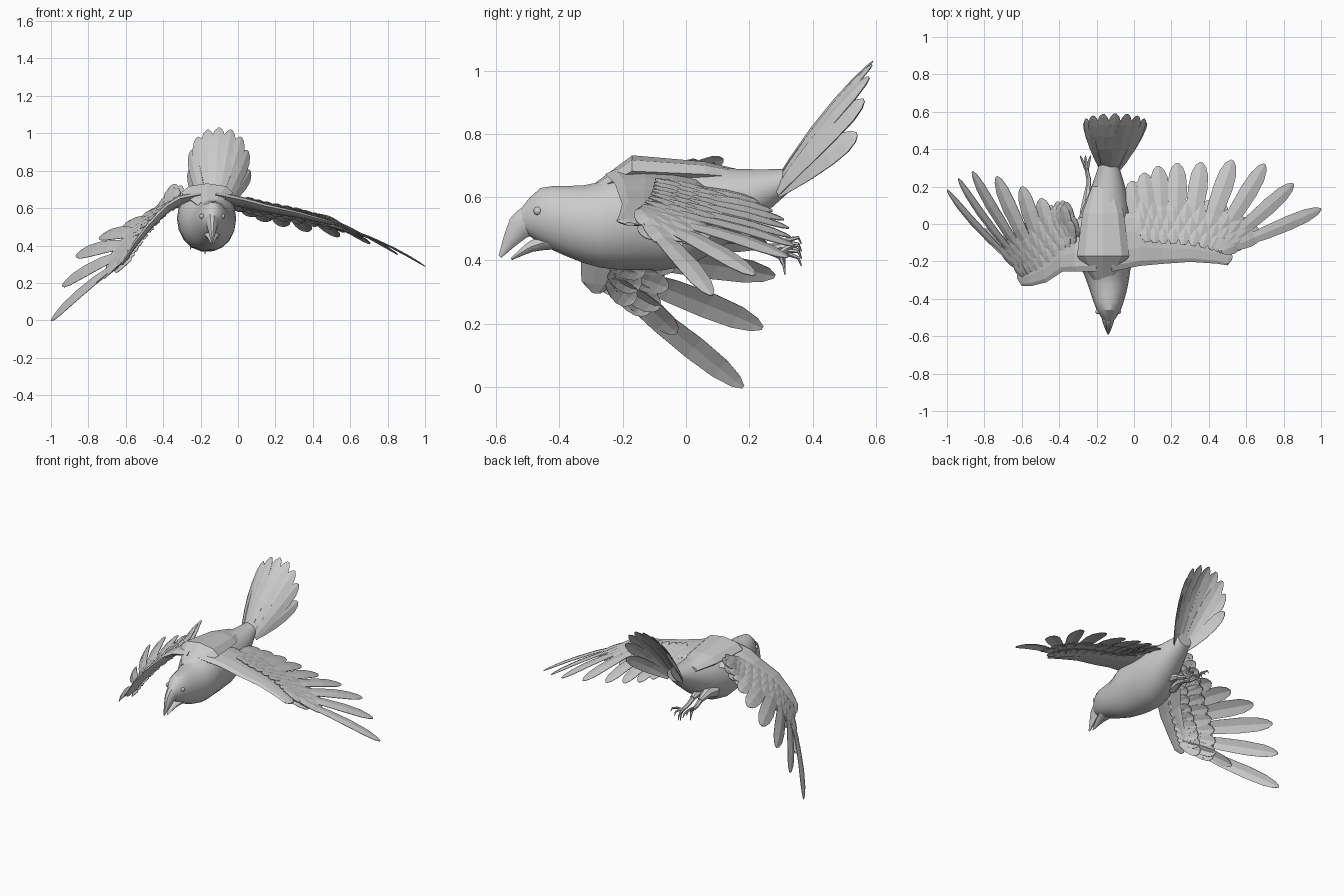
import bpy, bmesh, math
from mathutils import Vector as V

if "Cube" in bpy.data.objects:
    bpy.data.objects.remove(bpy.data.objects["Cube"])


def finish(name, bm, smooth=None, thick=0):
    bmesh.ops.recalc_face_normals(bm, faces=bm.faces)
    me = bpy.data.meshes.new(name)
    bm.to_mesh(me)
    bm.free()
    ob = bpy.data.objects.new(name, me)
    bpy.context.collection.objects.link(ob)
    if thick:
        ob.modifiers.new("thickness", 'SOLIDIFY').thickness = thick
    if smooth:
        bpy.ops.object.select_all(action='DESELECT')
        ob.select_set(True)
        bpy.context.view_layer.objects.active = ob
        bpy.ops.object.shade_smooth_by_angle(angle=math.radians(smooth))
    return ob


def spline(keys, steps=2):
    """smooth curve through the keys, steps samples per span"""
    ks = [V(k) for k in keys]
    ks = [ks[0] * 2 - ks[1]] + ks + [ks[-1] * 2 - ks[-2]]
    out = []
    for a, b, c, d in zip(ks, ks[1:], ks[2:], ks[3:]):
        for i in range(steps):
            t = i / steps
            out.append(b + ((c - a) * t + (a * 2 - b * 5 + c * 4 - d) * t ** 2 + (b * 3 - a - c * 3 + d) * t ** 3) / 2)
    return out + [ks[-2]]


def loft(bm, rings, n=12):
    """rings: (centre, half side vector, half up vector)"""
    loops = []
    for c, a, b in rings:
        angles = [2 * math.pi * i / n for i in range(n)]
        loops.append([bm.verts.new(c + a * math.cos(r) + b * math.sin(r)) for r in angles])
    for p, q in zip(loops, loops[1:]):
        for i in range(n):
            j = (i + 1) % n
            bm.faces.new((p[i], p[j], q[j], q[i]))
    bm.faces.new(loops[0])
    bm.faces.new(loops[-1])


def tube(bm, pts, r0, r1, n=6):
    rings = []
    last = len(pts) - 1
    for i, p in enumerate(pts):
        d = (pts[min(i + 1, last)] - pts[max(i - 1, 0)]).normalized()
        a = d.cross(V((.3, .1, 1))).normalized()
        r = r0 + (r1 - r0) * i / last
        rings.append((p, a * r, d.cross(a) * r))
    loft(bm, rings, n)


def feather(bm, base, tip, w, n, sag=.03):
    d = tip - base
    n = (n - d * n.dot(d) / d.length_squared).normalized()
    s = d.normalized().cross(n)
    rows = []
    for t, k in ((0, .35), (.15, .6), (.4, .9), (.65, 1), (.84, .88), (.95, .55), (1, .15)):
        c = base + d * t + n * (sag * 4 * t * (1 - t) * d.length)
        rows.append([bm.verts.new(c + s * (w * k * e / 2) + n * (w * k * .08 * (e == 0))) for e in (1, 0, -1)])
    for p, q in zip(rows, rows[1:]):
        for i in (0, 1):
            bm.faces.new((p[i], p[i + 1], q[i + 1], q[i]))


def normals(bases, tips, hint):
    out = []
    last = len(bases) - 1
    for i in range(last + 1):
        lo, hi = max(i - 1, 0), min(i + 1, last)
        n = (tips[i] - bases[i]).cross(tips[hi] - tips[lo] + bases[hi] - bases[lo]).normalized()
        out.append(n if n.dot(hint) > 0 else -n)
    return out


def fan(name, bases, tips, ns, w0, w1):
    """row of feathers, width running from w0 to w1"""
    bm = bmesh.new()
    for i, (b, t, n) in enumerate(zip(bases, tips, ns)):
        w = w0 + (w1 - w0) * min(1, i / 3)
        feather(bm, b + n * .004 * (i % 2), t, w, n)
    return finish(name, bm, thick=.003)


def section_loft(name, x, rows, up, sides, smooth=None):
    """rows: y, z, half width, half height"""
    bm = bmesh.new()
    loft(bm, [(V((x, y, z)), V((w, 0, 0)), V(up) * h) for y, z, w, h in rows], sides)
    return finish(name, bm, smooth)


# body with head: y, top, bottom, half width
bm = bmesh.new()
for_body = spline([(-.525, .56, .50, .022), (-.46, .63, .452, .064), (-.37, .637, .408, .095),
                   (-.27, .65, .375, .122), (-.15, .722, .367, .155), (0, .71, .378, .148),
                   (.17, .69, .48, .1), (.32, .69, .61, .05)])
loft(bm, [(V((-.135 - .035 * math.exp(-((y + .08) / .17) ** 2), y, (t + b) / 2)), V((w, 0, 0)),
           V((0, 0, (t - b) / 2))) for y, t, b, w in for_body], 18)
finish("body", bm, 25)

# raised mantle across the back
section_loft("mantle", -.165, [(-.3, .615, .05, .02), (-.17, .682, .14, .05), (.06, .672, .11, .04),
                               (.2, .66, .06, .02)], (0, 0, 1), 8)

# open beak, two halves
section_loft("upper_beak", -.138, spline([(-.47, .535, .042, .055), (-.53, .502, .028, .042),
                                          (-.588, .412, .004, .006)]), (0, -.66, .75), 10, 40)
section_loft("lower_beak", -.138, spline([(-.43, .46, .045, .03), (-.49, .443, .026, .018),
                                          (-.552, .404, .004, .004)]), (0, -.45, .89), 10, 40)

# eyes
for s in (-1, 1):
    bm = bmesh.new()
    bmesh.ops.create_uvsphere(bm, u_segments=10, v_segments=6, radius=.014)
    bmesh.ops.translate(bm, verts=bm.verts, vec=(-.138 + s * .055, -.468, .556))
    finish("eye", bm, 60)


def wing(side, hint, base_keys, tip_keys, root):
    bases, tips = spline(base_keys), spline(tip_keys)
    ns = normals(bases, tips, V(hint))
    fan(side + "_flight_feathers", bases, tips, ns, .078, .105)

    # arm along the feather roots, narrow at the wrist and wide at the body
    line = [bases[0] * 1.4 - bases[2] * .4] + bases[::2] + [V(root)]
    rings = []
    for i, c in enumerate(line):
        u = i / (len(line) - 1)
        chord = V((0, 1, -.08)) * (.015 if i == 0 else .035 + .125 * u)
        d = line[min(i + 1, len(line) - 1)] - line[max(i - 1, 0)]
        rings.append((c - V((0, .035, 0)), chord, d.cross(chord).normalized() * (.006 + .024 * u)))
    bm = bmesh.new()
    loft(bm, rings, 10)
    finish(side + "_wing_arm", bm)

    # three rows of short feathers above, two below
    bm = bmesh.new()
    for row, (length, lift) in enumerate(((.20, .012), (.15, .019), (.11, .025), (.22, -.012), (.14, -.02))):
        for i in range((len(bases) - 1) * 2 - 1):
            f = i * .75 + .375 * (row % 2)
            if f > len(bases) - 1.01:
                break
            i, f = int(f), f % 1
            b = bases[i].lerp(bases[i + 1], f)
            d = (tips[i].lerp(tips[i + 1], f) - b).normalized()
            n = ns[i].lerp(ns[i + 1], f).normalized()
            p = b - d * .025 * (row % 3) + n * lift
            feather(bm, p, p + d * length - n * lift * .5, .078, n, .04)
    finish(side + "_covert_feathers", bm, thick=.003)


# wings, from the wrist inward
wing("right", (.35, -.1, 1),
     [(.5, -.13, .52), (.44, -.1, .535), (.3, -.07, .57), (.15, -.06, .6), (.03, -.05, .63)],
     [(1, .08, .29), (.7, .32, .41), (.36, .33, .475), (.13, .31, .53), (-.01, .23, .585)],
     (-.12, -.06, .66))
wing("left", (-.7, -.1, .7),
     [(-.6, -.24, .33), (-.55, -.22, .41), (-.47, -.18, .51), (-.38, -.1, .6), (-.31, -.08, .64)],
     [(-1, .18, 0), (-.865, .28, .35), (-.6, .2, .52), (-.42, .08, .61), (-.345, .05, .7)],
     (-.2, -.06, .66))

# short leading feather on the lowered wing
fan("left_leading_feather", [V((-.58, -.24, .34))], [V((-.8, -.03, .17))], [V((-.7, -.1, .6))], .08, .08)

# tail fan, outer feathers lower
bases, tips = [], []
for i in range(-4, 5):
    u = i / 4
    x = .165 * math.sin(u * math.pi / 2)
    bases.append(V((-.127 + x * .3, .29, .66 - abs(x) * .3)))
    tips.append(V((-.1 + x, .59 - .05 * u * u, 1.03 - .23 * abs(u) ** 2.2)))
fan("tail_feathers", bases, tips, normals(bases, tips, V((0, -.75, .65))), .08, .085)

# trailing legs with clawed toes, both swung to the left side
for s in (-1, 1):
    ax = -.215 + s * .028
    foot = V((ax + s * .01, .29, .43 - s * .012))
    bm = bmesh.new()
    tube(bm, [V((ax, .06, .48)), V((ax, .13, .485)), V((ax, .2, .465))], .05, .016, 8)
    tube(bm, [V((ax, .18, .47)), V((ax, .24, .44)), foot], .016, .011)
    for k in range(4):
        d = V((s * (.03 - .024 * k), .065, .03 - .02 * k)) if k < 3 else V((0, .02, -.035))
        tube(bm, [foot, foot + d * .5 + V((0, 0, .008)), foot + d, foot + d * 1.15 - V((0, 0, .024))], .012, .002)
    finish("leg", bm)
